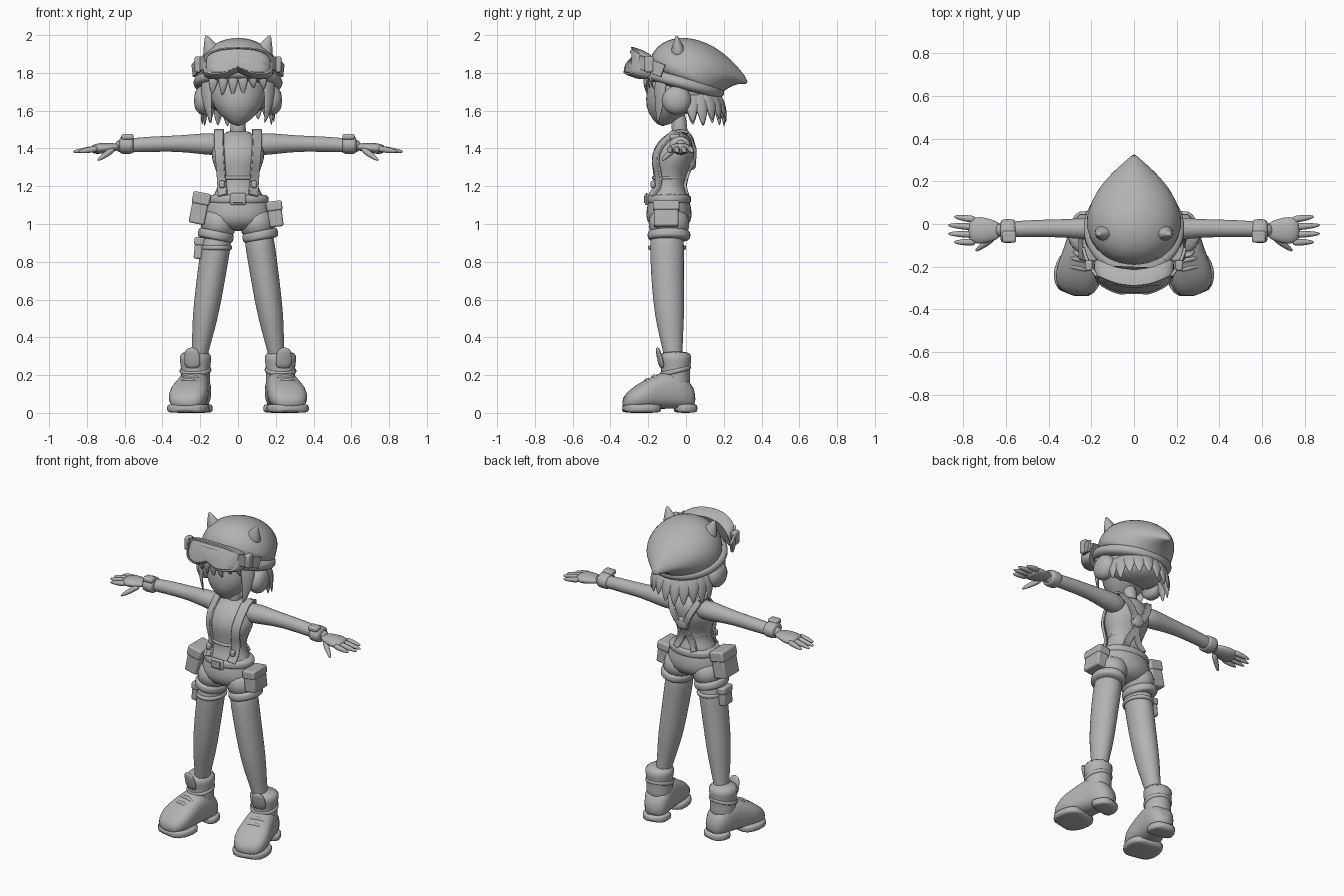
import bpy, bmesh, math, random
from mathutils import Vector, Matrix

random.seed(4)
if "Cube" in bpy.data.objects:
    bpy.data.objects.remove(bpy.data.objects["Cube"])

colour = (.45, .45, .45, 1)
grey = bpy.data.materials.new("plain grey")
grey.use_nodes = True
grey.diffuse_color = colour
grey.node_tree.nodes["Principled BSDF"].inputs["Base Color"].default_value = colour
X, Y, Z = Matrix.Identity(3)


def finish(name, bm, smooth=True, mirror=False, bevel=0):
    bmesh.ops.recalc_face_normals(bm, faces=bm.faces)
    mesh = bpy.data.meshes.new(name)
    bm.to_mesh(mesh)
    bm.free()
    mesh.materials.append(grey)
    mesh.shade_smooth()
    if not smooth:
        mesh.set_sharp_from_angle(angle=math.radians(35))
    part = bpy.data.objects.new(name, mesh)
    bpy.context.collection.objects.link(part)
    if mirror:
        part.modifiers.new("Mirror", 'MIRROR').use_mirror_merge = False
    if bevel:
        rounding = part.modifiers.new("Bevel", 'BEVEL')
        rounding.width, rounding.segments = bevel, 2
    if smooth:
        part.modifiers.new("Subdivision", 'SUBSURF').levels = 1


def skin(name, rings, pose=Matrix(), **options):
    """Closed surface through rings of equal point count."""
    bm = bmesh.new()
    loops = [[bm.verts.new(pose @ point) for point in ring] for ring in rings]
    for ring, following in zip(loops, loops[1:]):
        for i in range(len(ring)):
            bm.faces.new((ring[i - 1], ring[i], following[i], following[i - 1]))
    bm.faces.new(loops[0])
    bm.faces.new(loops[-1])
    finish(name, bm, **options)


def power(value, exponent):
    return math.copysign(abs(value) ** exponent, value)


def oval(centre, u, v, sides=20, exponent=1):
    angles = [math.tau * i / sides for i in range(sides)]
    return [centre + u * power(math.cos(a), exponent) + v * power(math.sin(a), exponent) for a in angles]


def path(start, end, bend, t, fullness=1):
    return Vector(start).lerp(Vector(end), t) + Vector(bend) * (4 * t * (1 - t)) ** fullness


def limb(name, start, end, widths, flat=1, side=X, bend=(0, 0, 0), axis=None,
         depths=None, grounded=False, sides=16, exponent=1, **options):
    """Rings of the given half widths, evenly spaced along a bent line."""
    last = len(widths) - 1
    depths = depths or [width * flat for width in widths]
    centres = [path(start, end, bend, i / last) for i in range(last + 1)]
    rings = []
    for i, centre in enumerate(centres):
        along = axis or (centres[min(i + 1, last)] - centres[max(i - 1, 0)]).normalized()
        u = (side - along * side.dot(along)).normalized()
        if grounded:
            centre = centre + Z * depths[i]
        rings.append(oval(centre, u * widths[i], along.cross(u) * depths[i], sides, exponent))
    skin(name, rings, **options)


def lock(name, start, end, width, flat=.4, **options):
    """Pointed tuft of hair."""
    limb(name, start, end, [width * k for k in (1, .9, .6, .1)], flat, sides=8, **options)


def band(name, centre, axis, radius, half, flat=1, **options):
    offset = axis.normalized() * half
    limb(name, Vector(centre) - offset, Vector(centre) + offset,
         [radius * k for k in (.9, 1, 1, 1, .9)], flat, **options)


def strap(name, points, width, side, **options):
    """Flat ribbon along points."""
    rings = []
    for i, point in enumerate(points):
        along = (points[min(i + 1, len(points) - 1)] - points[max(i - 1, 0)]).normalized()
        u = (side - along * side.dot(along)).normalized()
        v = along.cross(u) * .008
        u = u * width
        rings.append([point + u + v, point - u + v, point - u - v, point + u - v])
    skin(name, rings, smooth=False, bevel=.003, **options)


def box(name, centre, size, tilt=0, bevel=.01, **options):
    bm = bmesh.new()
    pose = Matrix.Translation(centre) @ Matrix.Rotation(tilt, 4, 'Y') @ Matrix.Diagonal((*size, 1))
    bmesh.ops.create_cube(bm, size=1, matrix=pose)
    finish(name, bm, smooth=False, bevel=bevel, **options)


def pouch(name, centre, size, tilt):
    """Box with an overhanging flap."""
    centre, size = Vector(centre), Vector(size)
    box(name, centre, size, tilt)
    rise = Vector((math.sin(tilt), 0, math.cos(tilt))) * size.z * .35
    box(name + "_flap", centre + rise, (size.x + .01, size.y + .01, size.z * .4), tilt)


# Head, neck and ear muffs
limb("head", (0, -.125, 1.515), (0, -.03, 1.88), (.02, .115, .15, .16, .155, .12), bend=Y * .02, axis=Z)
limb("neck", (0, -.03, 1.43), (0, -.04, 1.6), (.05, .04, .04), axis=Z)
limb("ear_muff", (.14, -.05, 1.655), (.235, -.05, 1.655), (.07, .08, .08, .04), side=Y, mirror=True)

# Hair
limb("hair_back", (0, .02, 1.58), (0, -.01, 1.8), (.12, .18, .19, .18), flat=.85, axis=Z)
for i in range(11):
    angle = math.radians(17 * (i - 5))
    outward = Vector((math.sin(angle), math.cos(angle), 0))
    root = outward * .14 + Vector((0, .01, 1.71))
    tip = outward * .19 + Vector((0, .02, random.uniform(1.51, 1.56)))
    lock("hair_spike", root, tip, .05, side=outward.cross(Z), bend=outward * .02)
for i in range(6):
    x = (i - 2.5) * .05
    y = 2 * x * x - .2
    lock("fringe_lock", (x, y, 1.82), (x * 1.1, y, random.uniform(1.67, 1.72)), .035, bend=Y * -.02)
lock("side_lock", (.155, -.13, 1.8), (.14, -.15, 1.53), .05, side=X + Y, bend=X * .02, mirror=True)

# Hat: each ring runs from the top outline to the underside
hat = []
for i in range(9):
    t = i / 8
    top = path((0, -.22, 1.8), (0, .335, 1.76), (0, -.06, .21), t, fullness=.7)
    under = path((0, .18, 1.68), (0, .32, 1.74), Z * .02, t)
    hat.append(oval((top + under) / 2, X * (.23 - .22 * t * t), (under - top) / 2))
skin("hat_body", hat)
limb("hat_band", (0, -.03, 1.71), (0, -.01, 1.785), (.21, .235, .24, .235, .21), flat=.97, sides=24)
limb("hat_ear", (.13, -.04, 1.89), (.17, -.05, 2), (.055, .045, .025, .006), flat=.8, mirror=True)

# Goggles: rounded outline with a notch for the nose, wrapped round the brow
goggle_pose = Matrix.Translation((0, -.305, 1.865)) @ Matrix.Rotation(math.radians(-20), 4, 'X')


def goggle_ring(scale, depth):
    ring = []
    for point in oval(Vector(), X * .187, Z * .077, sides=40, exponent=.55):
        if point.z < 0:
            point.z += .035 * math.exp(-(point.x / .045) ** 2)
        point.x *= scale
        point.z *= 1.5 * scale - .5
        point.y = depth + 2 * point.x ** 2
        ring.append(point)
    return ring


frame = ((.8, .07), (.97, .07), (1, .05), (1, 0), (.97, -.01), (.91, -.01), (.9, 0))
lens = ((.91, 0), (.88, -.006), (.7, -.01))
for name, steps in (("goggle_frame", frame), ("goggle_lens", lens)):
    skin(name, [goggle_ring(*step) for step in steps], pose=goggle_pose, smooth=False)
strap("goggle_strap", [path((.17, -.25, 1.86), (.236, -.12, 1.81), X * .01, i / 4) for i in range(5)],
      width=.035, side=Z, mirror=True)
box("goggle_clip", (.212, -.195, 1.845), (.035, .05, .085), mirror=True)

# Torso and shirt
torso = dict(start=(0, -.03, 1.5), end=(0, -.09, 1.1), bend=Y * -.02)
torso_widths = (.05, .12, .14, .145, .125, .108, .105, .135, .15)
limb("torso", widths=torso_widths, flat=.8, axis=Z, **torso)
band("shirt_hem", (0, -.09, 1.245), Z, radius=.112, half=.012, flat=.83)


def on_torso(x, z, facing):
    """Point just outside the torso, on its front or back."""
    t = (1.5 - z) / .4
    step = min(int(t * 8), 7)
    near, far = torso_widths[step:step + 2]
    width = near + (far - near) * (t * 8 - step)
    point = path(t=t, **torso)
    depth = .8 * math.sqrt(max(width * width - x * x, .002)) + .006
    return Vector((x, point.y + facing * depth, z))


# Suspenders, crossing behind a round disc
shoulder = [Vector((.1, y, 1.495 - 8 * (y + .03) ** 2)) for y in (.01, -.03, -.07)]
front = [on_torso(.1 - .02 * i / 6, 1.42 - .045 * i, -1) for i in range(7)]
back = [on_torso(.085 - .025 * i, 1.45 - .05 * i, 1) for i in range(7)]
strap("front_suspender", shoulder + front, width=.026, side=X + Y * .6, mirror=True)
strap("back_suspender", shoulder[:1] + back, width=.02, side=X, mirror=True)
limb("back_disc", (0, .01, 1.33), (0, .055, 1.33), (.04, .045, .045, .03))
box("suspender_clip", (.085, -.175, 1.21), (.03, .025, .04), mirror=True)

# Shorts and belt
limb("shorts_hips", (0, -.09, 1.18), (0, -.09, .96), (.13, .16, .175, .18, .1), flat=.7, axis=Z)
leg_axis = Vector((.2, 0, -1)).normalized()
limb("shorts_leg", (.085, -.09, 1.08), (.117, -.09, .93), (.085, .1, .09), flat=1.15, axis=leg_axis, mirror=True)
band("shorts_cuff", (.118, -.09, .94), leg_axis, radius=.098, half=.03, flat=1.18, mirror=True)
band("belt", (0, -.09, 1.13), Z, radius=.166, half=.03, flat=.72)
box("belt_buckle", (0, -.208, 1.132), (.085, .02, .065))
box("buckle_plate", (0, -.219, 1.132), (.055, .008, .04), bevel=.003)

# Pouches
pouch("left_pouch", (.197, -.105, 1.05), (.075, .13, .13), tilt=-.12)
pouch("right_pouch", (-.205, -.1, 1.08), (.085, .14, .16), tilt=.2)
pouch("thigh_pouch", (-.208, -.1, .87), (.045, .085, .11), tilt=.1)
band("thigh_strap", (-.115, -.1, .875), Z, radius=.086, half=.016, flat=1.2)

# Arms, wrist bands and hands
limb("arm", (.06, -.03, 1.42), (.66, -.03, 1.41), (.06, .06, .048, .042, .042, .038, .035),
     side=Y, bend=(0, .01, .01), mirror=True)
band("wrist_band", (.59, -.033, 1.418), X, radius=.057, half=.04, flat=.85, side=Y, mirror=True)
box("wrist_watch", (.585, -.06, 1.462), (.065, .055, .03), mirror=True)
limb("palm", (.62, -.03, 1.41), (.78, -.03, 1.395), (.035, .055, .068, .055), flat=.45, side=Y, mirror=True)
finger_widths = (.018, .018, .015, .006)
for i in range(4):
    reach = .88 - .015 * (i - 1.5) ** 2
    limb("finger", (.74, .02 - .035 * i, 1.4), (reach, .035 - .04 * i, 1.382), finger_widths,
         side=Y, sides=8, mirror=True)
limb("thumb", (.655, -.06, 1.4), (.745, -.128, 1.335), finger_widths, side=Y, sides=8, mirror=True)

# Legs
limb("leg", (.1, -.1, 1), (.22, -.055, .2), (.08, .08, .077, .073, .065, .044, .04),
     flat=1.15, bend=Y * -.015, mirror=True)

# Boots, turned slightly outward
boot = dict(pose=Matrix.Translation((.225, -.055, 0)) @ Matrix.Rotation(math.radians(12), 4, 'Z'), mirror=True)
limb("boot_foot", (0, .11, .02), (0, -.29, .02), (.055, .085, .087, .1, .11, .07), axis=-Y,
     depths=(.05, .1, .105, .085, .067, .03), grounded=True, exponent=.75, **boot)
limb("boot_shaft", (0, 0, .12), (0, 0, .33), (.08, .08, .076, .085, .09), axis=Z, **boot)
band("boot_strap", (0, 0, .225), Z - Y * .25, radius=.086, half=.016, **boot)
limb("boot_tongue", (0, -.07, .23), (0, -.1, .35), (.045, .045, .035), flat=.3, **boot)
for y in (-.115, -.155):
    limb("boot_lace", (-.06, y, y / 2 + .235), (.06, y, y / 2 + .235), (.012, .012, .012),
         side=Y, bend=Z * .024, sides=8, **boot)
for name, start, end, widths in (("toe_sole", -.08, -.29, (.088, .115, .115, .075)),
                                 ("heel_sole", .12, -.01, (.055, .088, .085))):
    limb(name, Y * start, Y * end, widths, depths=[.024] * 4, grounded=True, axis=-Y, exponent=.4, **boot)
